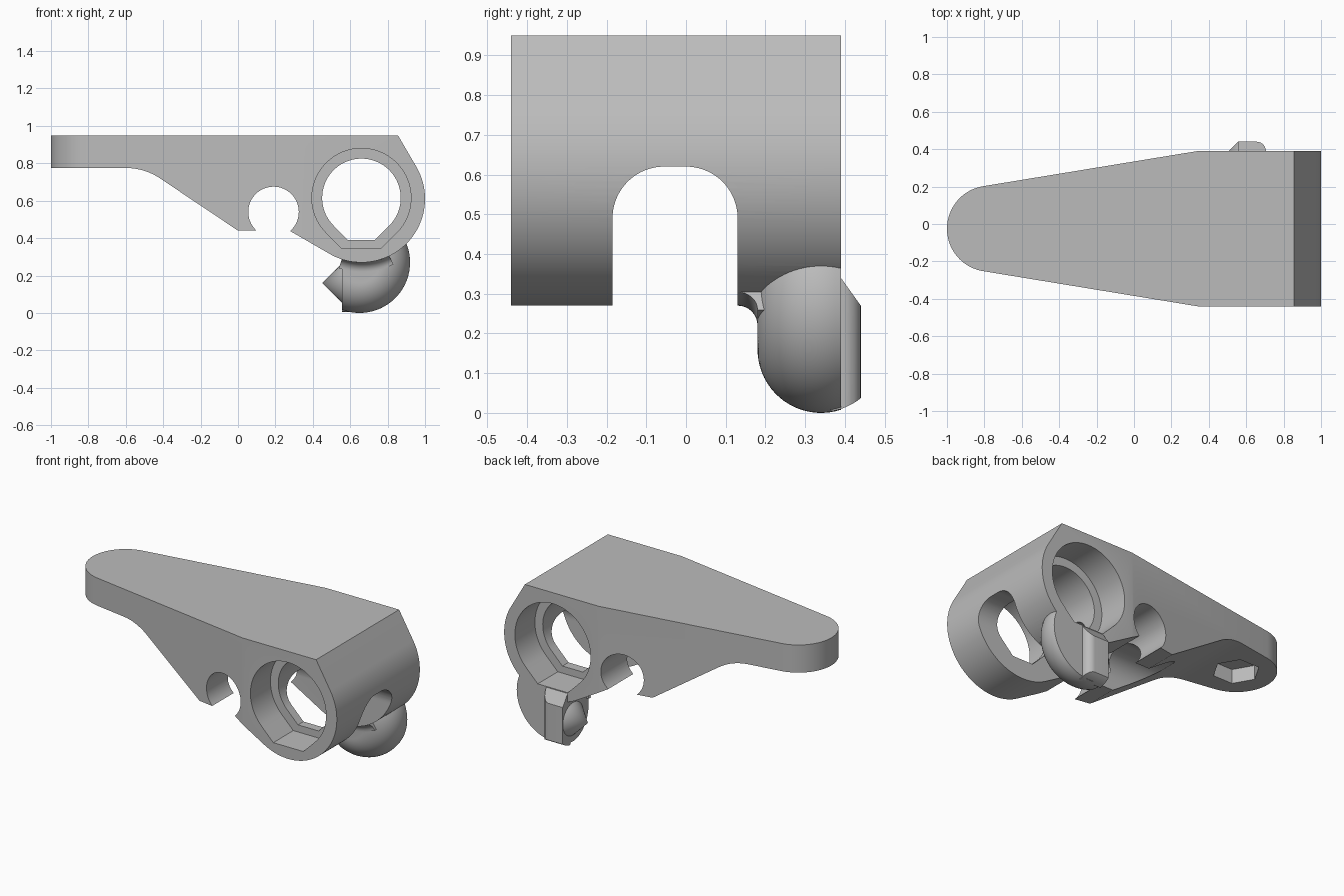
import bpy, bmesh, math
from math import sin, cos, pi, radians, sqrt
from mathutils import Vector

if "Cube" in bpy.data.objects:
    bpy.data.objects.remove(bpy.data.objects["Cube"])

grey = bpy.data.materials.new("plain_grey")
grey.use_nodes = True
tone = (0.5, 0.5, 0.5, 1)
grey.diffuse_color = tone
grey.node_tree.nodes["Principled BSDF"].inputs["Base Color"].default_value = tone


def arc(cx, cy, r, start, end, n=32):
    """Points along a circular arc, angles in degrees."""
    return [(cx + r * cos(radians(start + (end - start) * i / n)),
             cy + r * sin(radians(start + (end - start) * i / n))) for i in range(n + 1)]


def finish(name, bm):
    bmesh.ops.remove_doubles(bm, verts=bm.verts, dist=1e-5)
    bmesh.ops.recalc_face_normals(bm, faces=bm.faces)
    mesh = bpy.data.meshes.new(name)
    bm.to_mesh(mesh)
    bm.free()
    mesh.materials.append(grey)
    obj = bpy.data.objects.new(name, mesh)
    bpy.context.collection.objects.link(obj)
    return obj


def prism(name, points, axis, low, high):
    """Extrude a closed 2D outline along the given axis."""
    place = {"x": lambda p: (low, p[0], p[1]),
             "y": lambda p: (p[0], low, p[1]),
             "z": lambda p: (p[0], p[1], low)}[axis]
    bm = bmesh.new()
    face = bm.faces.new([bm.verts.new(place(p)) for p in points])
    new = bmesh.ops.extrude_face_region(bm, geom=[face])["geom"]
    shift = Vector([(high - low) * (a == axis) for a in "xyz"])
    bmesh.ops.translate(bm, vec=shift, verts=[v for v in new if isinstance(v, bmesh.types.BMVert)])
    return finish(name, bm)


def turned(name, profile, cx, cz, start=0, end=360, steps=72):
    """Sweep a closed (radius, y) profile about an axis parallel to y."""
    bm = bmesh.new()
    full = end - start == 360
    rings = []
    for i in range(steps + (not full)):
        a = radians(start + (end - start) * i / steps)
        rings.append([bm.verts.new((cx + r * cos(a), y, cz + r * sin(a))) for r, y in profile])
    n = len(profile)
    for i in range(steps):
        a, b = rings[i], rings[(i + 1) % len(rings)]
        for j in range(n if not full else n - 1):
            k = (j + 1) % n
            bm.faces.new((a[j], a[k], b[k], b[j]))
    if not full:
        bm.faces.new(rings[0])
        bm.faces.new(rings[-1])
    return finish(name, bm)


def combine(target, other, operation):
    mod = target.modifiers.new(operation, "BOOLEAN")
    mod.operation, mod.object, mod.solver = operation, other, "EXACT"
    bpy.context.view_layer.objects.active = target
    bpy.ops.object.modifier_apply(modifier=mod.name)
    bpy.data.objects.remove(other)


def teardrop(r, flat):
    """Round bore with sloping lower sides and a flat floor."""
    cx, cz = 0.66, 0.615
    half = r * sqrt(2) - (cz - flat)
    return arc(cx, cz, r, -45, 225, 64) + [(cx - half, flat), (cx + half, flat)]


MID, FRONT, BACK = -0.025, -0.44, 0.39

# Arm body: side profile limited by the tapered plan outline
side = [(-1.1, 0.95), (0.855, 0.95)]
side += arc(0.66, 0.61, 0.34, 30, -120, 48)
side += [(0.275, 0.44), (0, 0.44)]
side += arc(-0.6, 0.445, 0.33, 56, 90, 12) + [(-1.1, 0.775)]
body = prism("lever_arm", side, "y", -0.6, 0.6)
plan = [(1.1, FRONT), (1.1, BACK), (0.34, BACK)]
plan += arc(-0.77, MID, 0.23, 99.2, 260.8, 40) + [(0.34, FRONT)]
combine(body, prism("plan_outline", plan, "z", 0, 1.2), "INTERSECT")

# Rounded hook under the back leg, cut flat on its left and back sides
tube = [(0.11 + 0.16 * cos(t), 0.34 + 0.16 * sin(t))
        for t in [-pi / 2 + i * (pi / 2 + 0.318) / 20 for i in range(21)]]
hook = turned("hook", [(0, 0.18)] + tube + [(0, BACK)], 0.65, 0.27)
box = [(0.555, -0.1), (1.1, -0.1), (1.1, 0.7), (0.555, 0.7)]
combine(hook, prism("hook_trim", box, "y", 0, 0.6), "INTERSECT")
combine(body, hook, "UNION")

# Small fillet blending the hook into the leg
fillet = [(0.32, 0.13)] + [(0.39 - 0.05 * cos(t), 0.13 + 0.05 * sin(t))
                           for t in [i * pi / 16 for i in range(9)]]
fillet += [(0.39, 0.2), (0.32, 0.2)]
combine(body, turned("fillet", fillet, 0.66, 0.61, 252, 296, 16), "UNION")

# Raised rib on the back of the hook
rib_plan = [(0.555, 0.36), (0.705, 0.36)] + arc(0.655, BACK, 0.05, 0, 90, 10) + [(0.555, 0.44)]
rib = prism("rib", rib_plan, "z", -0.1, 0.5)
rib_side = [(0.3, 0.34), (0.3, 0.05)] + arc(0.34, 0.162, 0.16, -80, -51, 8)
rib_side += [(0.44, 0.27), (BACK, 0.34)]
combine(rib, prism("rib_trim", rib_side, "x", 0, 1), "INTERSECT")
combine(body, rib, "UNION")

# Pointed cone on the flat side of the hook
bpy.ops.mesh.primitive_cone_add(vertices=48, radius1=0.105, radius2=0, depth=0.105,
                                location=(0.504, 0.336, 0.16), rotation=(0, -pi / 2, 0))
cone = bpy.context.object
cone.name = "cone_tip"
cone.data.materials.append(grey)

# Bore with a wider pocket in each leg
combine(body, prism("bore", teardrop(0.21, 0.39), "y", -0.7, 0.7), "DIFFERENCE")
for low, high in ((-0.7, -0.24), (0.19, 0.7)):
    combine(body, prism("pocket", teardrop(0.265, 0.345), "y", low, high), "DIFFERENCE")

# Arched slot between the legs
arch = [(0.13, 0.1)] + arc(0, 0.49, 0.13, 0, 90, 20) + arc(-0.055, 0.49, 0.13, 90, 180, 20)
combine(body, prism("slot", arch + [(-0.185, 0.1)], "x", -0.7, 1.2), "DIFFERENCE")

# Open round notch and hexagonal nut recess
combine(body, prism("notch", arc(0.19, 0.54, 0.135, 0, 360, 64)[:-1], "y", -0.7, 0.7), "DIFFERENCE")
combine(body, prism("nut_recess", arc(-0.77, MID, 0.135, 0, 360, 6)[:-1], "z", 0.6, 0.865), "DIFFERENCE")

# Smooth curved walls, crisp edges
for obj in (body, cone):
    bpy.ops.object.select_all(action="DESELECT")
    obj.select_set(True)
    bpy.context.view_layer.objects.active = obj
    bpy.ops.object.shade_smooth_by_angle(angle=radians(25))
